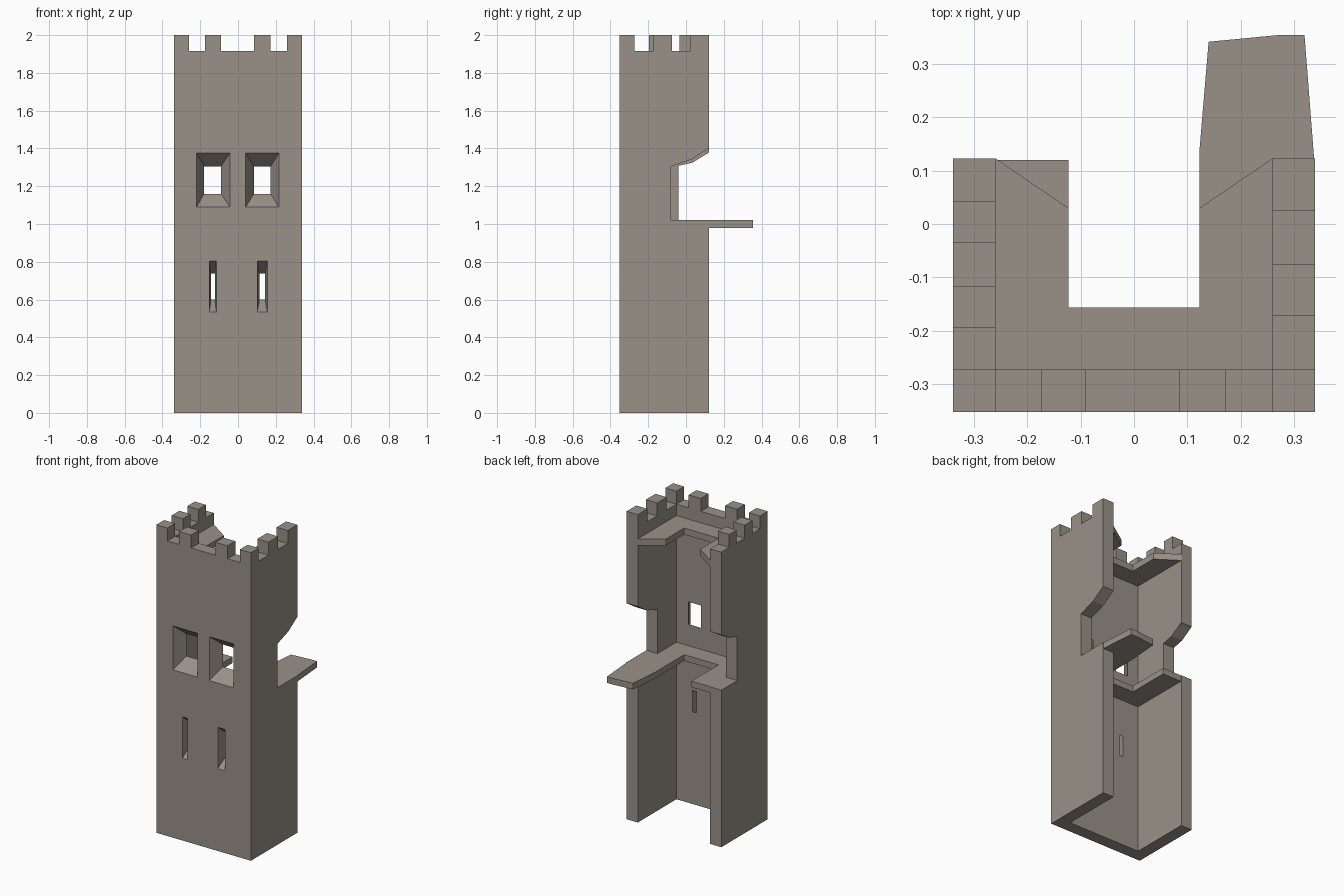
import bpy, bmesh

if "Cube" in bpy.data.objects:
    bpy.data.objects.remove(bpy.data.objects["Cube"])

stone = bpy.data.materials.new("warm_grey_stone")
stone.diffuse_color = (0.32, 0.285, 0.25, 1)
stone.use_nodes = True
stone.node_tree.nodes["Principled BSDF"].inputs["Base Color"].default_value = stone.diffuse_color


def loft(name, ring_a, ring_b):
    """Closed solid between two matching rings of 3D points."""
    bm = bmesh.new()
    a = [bm.verts.new(p) for p in ring_a]
    b = [bm.verts.new(p) for p in ring_b]
    bm.faces.new(a)
    bm.faces.new(b[::-1])
    n = len(a)
    for i in range(n):
        j = (i + 1) % n
        bm.faces.new((a[i], b[i], b[j], a[j]))
    bmesh.ops.recalc_face_normals(bm, faces=bm.faces[:])
    me = bpy.data.meshes.new(name)
    bm.to_mesh(me)
    bm.free()
    me.materials.append(stone)
    ob = bpy.data.objects.new(name, me)
    bpy.context.collection.objects.link(ob)
    return ob


def plan(name, pts, z0, z1):
    return loft(name, [(x, y, z0) for x, y in pts], [(x, y, z1) for x, y in pts])


def box(name, x0, x1, y0, y1, z0, z1):
    return plan(name, [(x0, y0), (x1, y0), (x1, y1), (x0, y1)], z0, z1)


# Outer and inner wall limits
X, XI = 0.34, 0.26
Y0, YI, Y1 = -0.353, -0.273, 0.123

# U-shaped tower wall, open at the back
wall = plan("tower_wall", [(-X, Y0), (X, Y0), (X, Y1), (XI, Y1), (XI, YI),
                           (-XI, YI), (-XI, Y1), (-X, Y1)], 0, 2)
cutters = []

# Battlement gaps
for a, b in ((-XI, -0.175), (-0.09, 0.085), (0.172, XI)):
    cutters.append(box("gap_cutter", a, b, -0.4, -0.23, 1.916, 2.1))
for a, b in ((YI, -0.195), (-0.116, -0.035), (0.042, 0.2)):
    cutters.append(box("gap_cutter", -0.4, -0.22, a, b, 1.916, 2.1))
for a, b in ((YI, -0.173), (-0.075, 0.025)):
    cutters.append(box("gap_cutter", 0.22, 0.4, a, b, 1.916, 2.1))

# Broken notches in the back edges of the side walls
right_notch = [(-0.08, 1.02), (-0.08, 1.305), (0.03, 1.342), (0.123, 1.402),
               (0.2, 1.45), (0.2, 1.02)]
left_notch = [(-0.04, 1.02), (-0.04, 1.308), (0.035, 1.325), (0.107, 1.37),
              (0.2, 1.42), (0.2, 1.02)]
for pts, a, b in ((right_notch, 0.22, 0.4), (left_notch, -0.4, -0.22)):
    cutters.append(loft("notch_cutter", [(a, y, z) for y, z in pts],
                        [(b, y, z) for y, z in pts]))


# Tapered windows and arrow slits: outer and inner rectangles (x0, x1, z0, z1)
def opening(outer, inner):
    def ring(t):
        x0, x1, z0, z1 = [o + (i - o) * t for o, i in zip(outer, inner)]
        y = Y0 + (YI - Y0) * t
        return [(x0, y, z0), (x1, y, z0), (x1, y, z1), (x0, y, z1)]
    cutters.append(loft("window_cutter", ring(-0.15), ring(1.15)))


opening((-0.219, -0.043, 1.09, 1.375), (-0.18, -0.09, 1.16, 1.305))
opening((0.041, 0.216, 1.09, 1.375), (0.084, 0.173, 1.16, 1.305))
opening((-0.152, -0.115, 0.535, 0.803), (-0.143, -0.123, 0.60, 0.737))
opening((0.102, 0.155, 0.535, 0.803), (0.114, 0.143, 0.60, 0.737))

# Cut everything out of the wall, then remove the cutters
for c in cutters:
    m = wall.modifiers.new("cut", 'BOOLEAN')
    m.operation = 'DIFFERENCE'
    m.solver = 'EXACT'
    m.object = c
    c.hide_render = True
bpy.context.view_layer.update()
dg = bpy.context.evaluated_depsgraph_get()
cut_mesh = bpy.data.meshes.new_from_object(wall.evaluated_get(dg))
wall.modifiers.clear()
wall.data = cut_mesh
for c in cutters:
    bpy.data.objects.remove(c)

# Middle floor with a broken tongue sticking out behind the right wall
plan("middle_floor", [(-XI, 0.12), (-XI, YI), (XI, YI), (XI, Y1), (0.338, Y1),
                      (0.32, 0.355), (0.275, 0.355), (0.14, 0.342), (0.123, 0.14),
                      (0.123, -0.157), (-0.123, -0.157), (-0.123, 0.12)], 0.98, 1.02)

# Walkway behind the battlements, with slanted broken ends
plan("battlement_walkway", [(-XI, Y1), (-XI, YI), (XI, YI), (XI, Y1), (0.123, 0.03),
                            (0.123, -0.157), (-0.123, -0.157), (-0.123, 0.03)], 1.80, 1.842)
